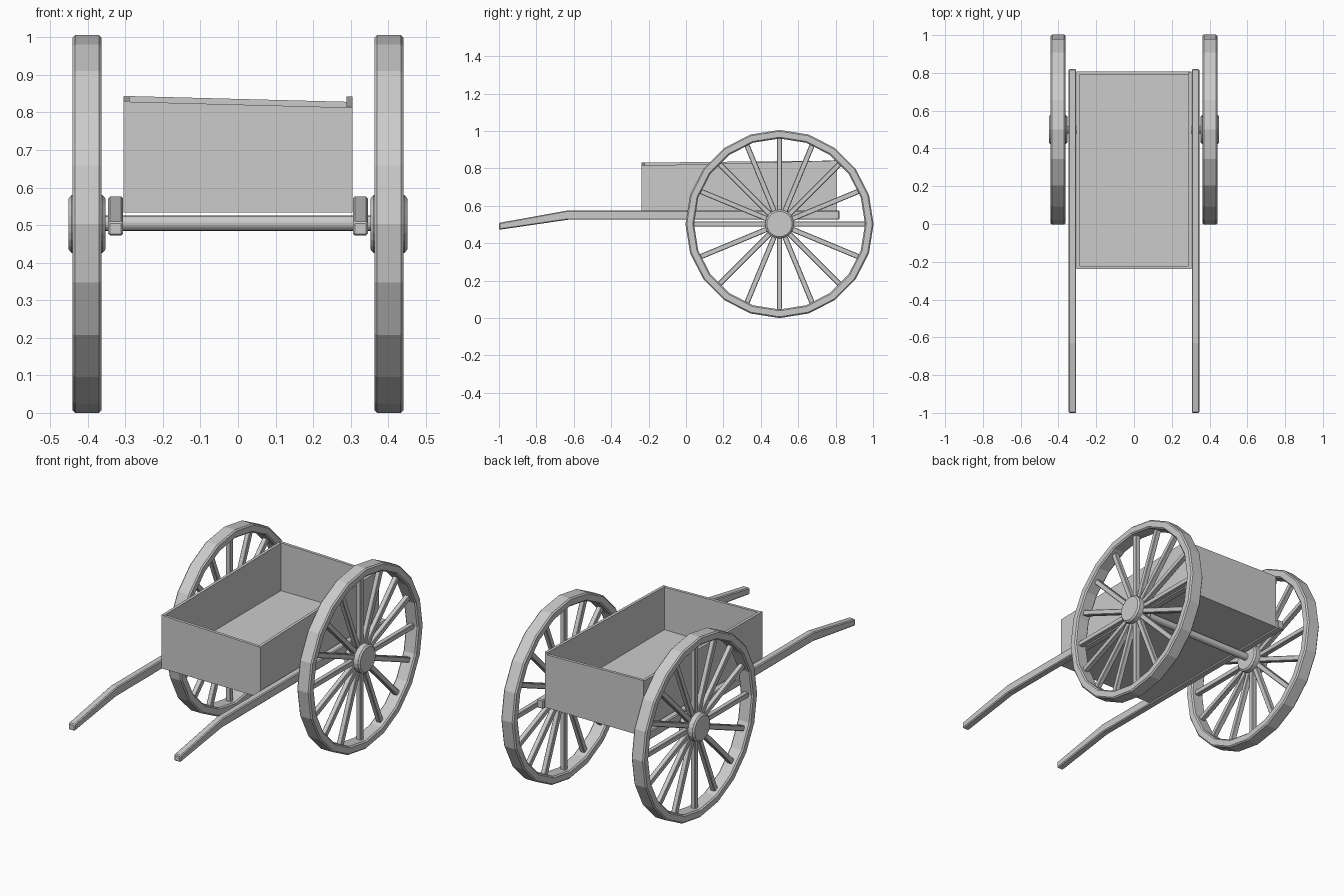
import bpy, bmesh, math
from mathutils import Matrix, Vector

if "Cube" in bpy.data.objects:
    bpy.data.objects.remove(bpy.data.objects["Cube"])

AX = Vector((0.402, 0.5, 0.503))   # right wheel centre
SIDES = 20


def finish(bm, name, bevel=0.0):
    bmesh.ops.recalc_face_normals(bm, faces=bm.faces)
    me = bpy.data.meshes.new(name)
    bm.to_mesh(me)
    bm.free()
    ob = bpy.data.objects.new(name, me)
    bpy.context.collection.objects.link(ob)
    if bevel:
        m = ob.modifiers.new("Bevel", 'BEVEL')
        m.width, m.segments, m.limit_method = bevel, 1, 'ANGLE'
        m.angle_limit = math.radians(35)
    return ob


def lathe(name, centre, profile, closed):
    """Revolve (x, radius) points about an x-parallel axis."""
    bm = bmesh.new()
    rings = []
    for i in range(SIDES):
        a = 2 * math.pi * i / SIDES
        rings.append([bm.verts.new(centre + Vector((x, r * math.sin(a), r * math.cos(a))))
                      for x, r in profile])
    n = len(profile)
    for i in range(SIDES):
        p, q = rings[i], rings[(i + 1) % SIDES]
        for j in range(n if closed else n - 1):
            k = (j + 1) % n
            bm.faces.new((p[j], p[k], q[k], q[j]))
    if not closed:
        bm.faces.new([r[0] for r in rings])
        bm.faces.new([r[-1] for r in rings])
    return finish(bm, name)


def prism(name, outline, axis, lo, hi, bevel=0.0):
    """Extrude a 2D outline along x (yz points) or y (xz points)."""
    bm = bmesh.new()
    put = (lambda p, d: (d, p[0], p[1])) if axis == 'x' else (lambda p, d: (p[0], d, p[1]))
    a = [bm.verts.new(put(p, lo)) for p in outline]
    b = [bm.verts.new(put(p, hi)) for p in outline]
    bm.faces.new(a)
    bm.faces.new(b)
    for i in range(len(a)):
        j = (i + 1) % len(a)
        bm.faces.new((a[i], a[j], b[j], b[i]))
    return finish(bm, name, bevel)


for side, s in (("right", 1), ("left", -1)):
    c = Vector((s * AX.x, AX.y, AX.z))

    # wheel rim with chamfered edges
    h, o, i, b = 0.039, 0.503, 0.457, 0.007
    lathe(side + "_wheel_rim", c,
          [(-h, i + b), (-h, o - b), (-h + b, o), (h - b, o), (h, o - b),
           (h, i + b), (h - b, i), (-h + b, i)], True)

    # hub
    lathe(side + "_wheel_hub", c,
          [(-0.049, 0.068), (-0.041, 0.077), (0.041, 0.077), (0.049, 0.068)], False)

    # sixteen spokes
    bm = bmesh.new()
    for k in range(16):
        m = (Matrix.Translation(c) @ Matrix.Rotation(math.tau * k / 16, 4, 'X')
             @ Matrix.Translation((0, 0, 0.26)) @ Matrix.Diagonal((0.028, 0.028, 0.41, 1)))
        bmesh.ops.create_cube(bm, size=1, matrix=m)
    finish(bm, side + "_wheel_spokes", 0.003)

    # bent pulling shaft
    x0, x1 = sorted((s * 0.306, s * 0.346))
    prism(side + "_shaft",
          [(-1, 0.472), (-0.63, 0.526), (0.82, 0.526), (0.82, 0.576), (-0.63, 0.576), (-1, 0.509)],
          'x', x0, x1, 0.005)

# axle
lathe("axle", Vector((0, AX.y, 0.505)), [(-0.37, 0.02), (0.37, 0.02)], False)

# cart box: floor and four slightly uneven boards
Z = 0.533
prism("box_floor", [(-0.295, Z), (0.295, Z), (0.295, 0.577), (-0.295, 0.577)], 'y', -0.225, 0.795)
prism("left_board", [(-0.237, Z), (0.806, Z), (0.806, 0.842), (-0.237, 0.831)], 'x', -0.305, -0.289)
prism("right_board", [(-0.237, Z), (0.806, Z), (0.806, 0.842), (-0.237, 0.815)], 'x', 0.289, 0.305)
prism("front_board", [(-0.304, Z), (0.304, Z), (0.304, 0.813), (-0.304, 0.829)], 'y', -0.238, -0.222)
prism("back_board", [(-0.304, Z), (0.304, Z), (0.304, 0.828), (-0.304, 0.844)], 'y', 0.791, 0.807)
